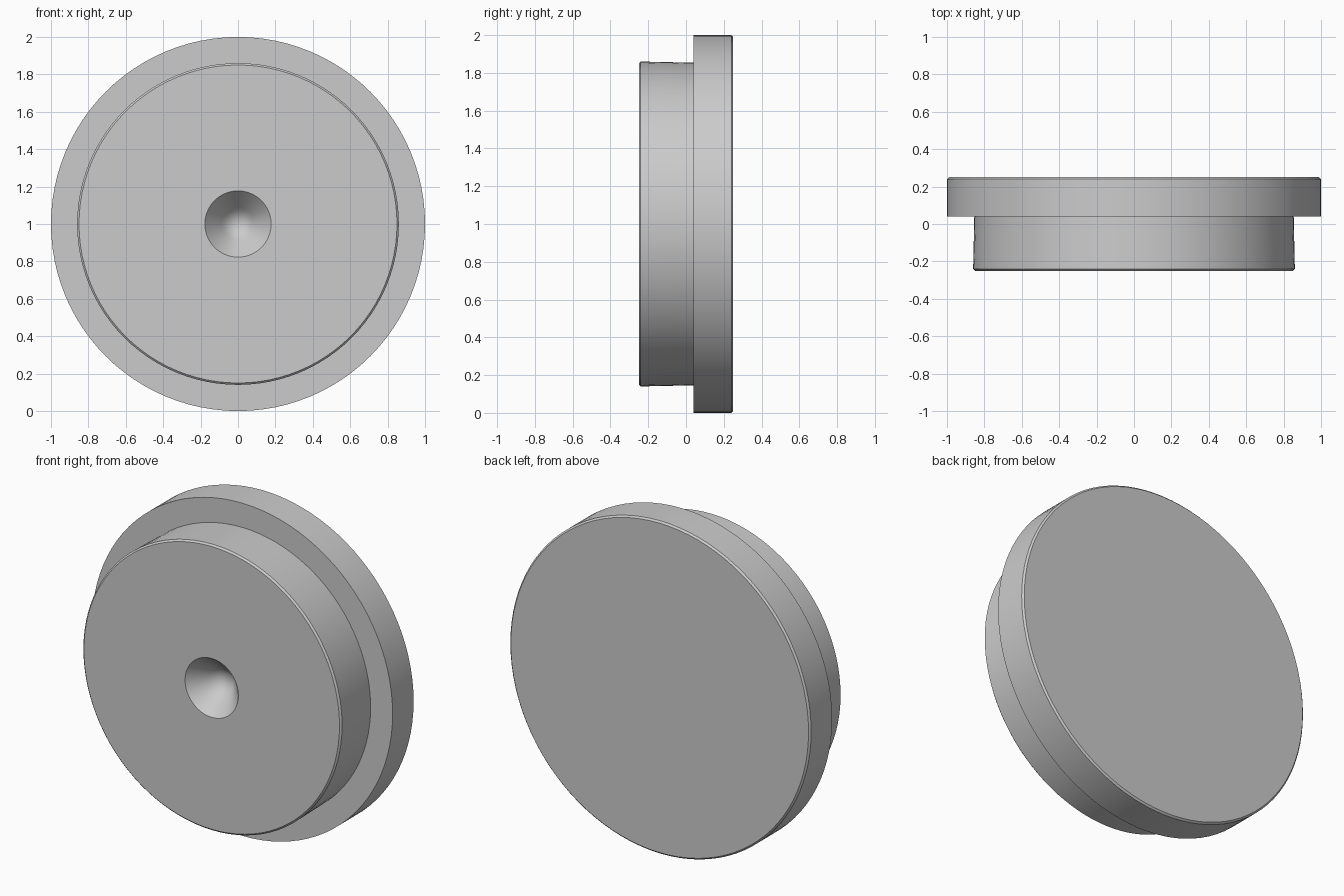
import bpy, bmesh, math
from mathutils import Vector

cube = bpy.data.objects.get("Cube")
if cube:
    bpy.data.objects.remove(cube, do_unlink=True)

SEGMENTS = 96
CENTRE = Vector((0, 0, 1))

grey = bpy.data.materials.new("plain_grey")
grey.use_nodes = True
colour = (0.6, 0.6, 0.6, 1)
grey.diffuse_color = colour
grey.node_tree.nodes["Principled BSDF"].inputs["Base Color"].default_value = colour


def lathe(name, profile):
    """Turn (radius, y) points around the disc's front-to-back axis."""
    bm = bmesh.new()
    verts = [bm.verts.new(CENTRE + Vector((r, y, 0))) for r, y in profile]
    edges = [bm.edges.new(pair) for pair in zip(verts, verts[1:])]
    bmesh.ops.spin(bm, geom=verts + edges, cent=CENTRE, axis=(0, 1, 0),
                   angle=math.tau, steps=SEGMENTS, use_duplicate=False)
    bmesh.ops.remove_doubles(bm, verts=bm.verts[:], dist=0.0001)
    bmesh.ops.recalc_face_normals(bm, faces=bm.faces[:])
    mesh = bpy.data.meshes.new(name)
    bm.to_mesh(mesh)
    bm.free()
    mesh.materials.append(grey)
    obj = bpy.data.objects.new(name, mesh)
    bpy.context.collection.objects.link(obj)
    bpy.ops.object.select_all(action='DESELECT')
    obj.select_set(True)
    bpy.context.view_layer.objects.active = obj
    bpy.ops.object.shade_smooth_by_angle(angle=math.radians(32))
    return obj


FRONT, STEP, BACK = -0.25, 0.04, 0.25
BEVEL = 0.01

# Dimple: steep conical wall running into a rounded bottom
dimple = [(0, 0.15), (0.025, 0.147), (0.05, 0.137), (0.072, 0.12),
          (0.09, 0.1), (0.177, 0)]

# Slightly tapered plug, wider flange behind it, flat back
body = [(r, FRONT + depth) for r, depth in dimple]
body += [(0.86 - BEVEL, FRONT), (0.86, FRONT + BEVEL), (0.854, STEP),
         (1, STEP), (1, BACK - BEVEL), (1 - BEVEL, BACK), (0, BACK)]
lathe("stepped_disc", body)
